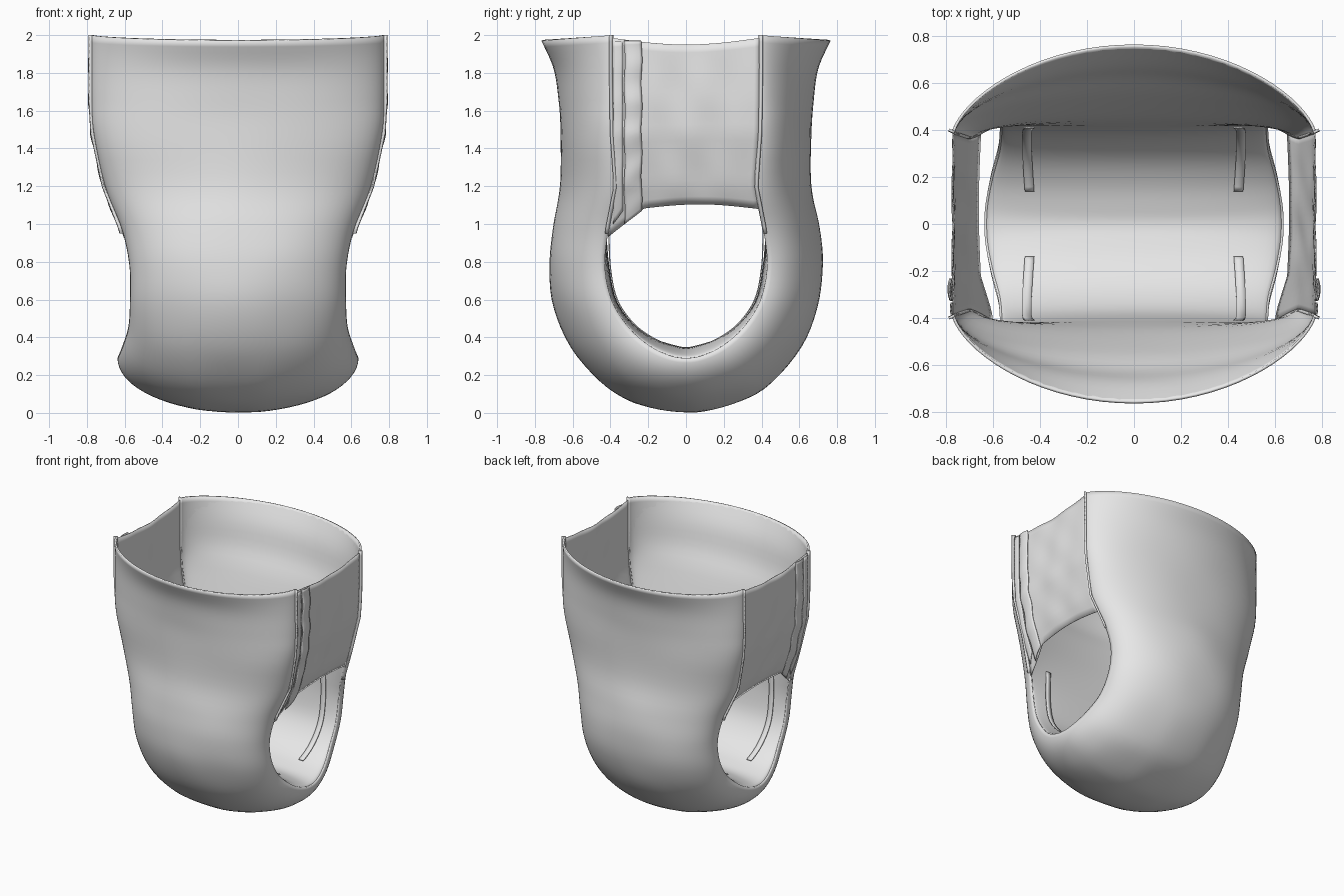
import bpy, math
from mathutils import Vector

cube = bpy.data.objects.get("Cube")
if cube:
    bpy.data.objects.remove(cube, do_unlink=True)

mat = bpy.data.materials.new("soft_white_fabric")
mat.use_nodes = True
COLOR = (0.8, 0.8, 0.8, 1)
mat.diffuse_color = COLOR
mat.node_tree.nodes["Principled BSDF"].inputs["Base Color"].default_value = COLOR

# Half profile, waist to crotch:
# centre depth, centre height, edge depth, edge height, half width, liner fullness
HALF = [
    (.765, 1.97, .39, 2.0, .775, .97),
    (.70, 1.82, .39, 1.82, .775, .91),
    (.675, 1.65, .388, 1.65, .775, .82),
    (.665, 1.48, .385, 1.48, .765, .58),
    (.665, 1.2, .365, 1.2, .705, .32),
    (.705, .98, .41, .97, .615, .05),
    (.725, .78, .43, .78, .575, -.08),
    (.70, .56, .395, .60, .572, -.08),
    (.60, .33, .31, .46, .58, -.1),
    (.42, .13, .20, .36, .61, -.15),
    (.21, .03, .09, .305, .632, -.2),
    (0, 0, 0, .29, .638, -.2),
]
FULL = [Vector((-a, b, -c, d, w, k)) for a, b, c, d, w, k in HALF]
FULL += [Vector(r) for r in reversed(HALF[:-1])]
SPAN = len(FULL) - 1


def station(t):
    """Smooth profile values at position t along the full strip."""
    i = max(0, min(int(t), SPAN - 1))
    f = t - i
    p1, p2 = FULL[i], FULL[i + 1]
    p0 = FULL[i - 1] if i else p1 * 2 - p2
    p3 = FULL[i + 2] if i + 2 <= SPAN else p2 * 2 - p1
    return (p1 * 2 + (p2 - p0) * f + (p0 * 2 - p1 * 5 + p2 * 4 - p3) * f * f
            + (p1 * 3 - p0 - p2 * 3 + p3) * f ** 3) / 2


def edge(z):
    """Depth and half width of the side edge at height z."""
    for a, b in zip(HALF, HALF[1:]):
        if z >= b[3]:
            f = (z - b[3]) / (a[3] - b[3])
            return b[2] + f * (a[2] - b[2]), b[4] + f * (a[4] - b[4])
    return HALF[-1][2], HALF[-1][4]


def bulge(c, z):
    """Cross-section fullness, more pointed towards the waist."""
    return max(0, c) ** (1 + .35 * min(1, max(0, (z - 1.4) / .5)))


def sheet(name, func, nu, nv, thick=0, offset=-1):
    """Grid surface from func(u, v) with optional cloth thickness."""
    verts = [func(i / nu, j / nv) for j in range(nv + 1) for i in range(nu + 1)]
    n = nu + 1
    faces = [(j * n + i, j * n + i + 1, (j + 1) * n + i + 1, (j + 1) * n + i)
             for j in range(nv) for i in range(nu)]
    me = bpy.data.meshes.new(name)
    me.from_pydata(verts, [], faces)
    me.materials.append(mat)
    ob = bpy.data.objects.new(name, me)
    bpy.context.collection.objects.link(ob)
    if thick:
        mod = ob.modifiers.new("cloth", 'SOLIDIFY')
        mod.thickness, mod.offset = thick, offset
    bpy.ops.object.select_all(action='DESELECT')
    ob.select_set(True)
    bpy.context.view_layer.objects.active = ob
    bpy.ops.object.shade_smooth_by_angle(angle=math.radians(40))


# Outer cover, curved across and wrapped from front waist to back waist
def cover(u, v):
    yc, zc, ye, ze, w, k = station(v * SPAN)
    a = (u - .5) * math.pi
    c = bulge(math.cos(a), zc)
    x = w * math.sin(a)
    pucker = .006 * c * math.sin(9 * x + 2) * math.sin(v * 43) * math.sin(v * math.pi)
    return x, (ye + (yc - ye) * c) * (1 + pucker), ze + (zc - ze) * c + abs(pucker)


sheet("outer_cover", cover, 36, 100, .012, 1)


# Padded liner, nearly flat across the seat
def liner_point(x_frac, t, lift=0):
    yc, zc, ye, ze, w, k = station(t)
    c = bulge(math.sqrt(max(0, 1 - x_frac * x_frac)), zc) * k
    y, z = ye + (yc - ye) * c, ze + (zc - ze) * c
    inward = Vector((0, -y, .75 - min(z, .75))).normalized() * lift
    return Vector((x_frac * w * .985, y, z)) + inward


sheet("inner_liner", lambda u, v: liner_point(math.sin((u - .5) * math.pi), v * SPAN),
      28, 80)


# Side panels and their fastenings
def side_panel(s):
    def f(u, v):
        if u < .18:
            low = .93 + (1.06 - .93) * u / .18
        else:
            low = 1.08 + .025 * math.sin((u - .18) / .82 * math.pi)
        top = 1.985 - .035 * math.sin(u * math.pi)
        z = low + (top - low) * v
        ye, w = edge(z)
        ripple = .005 * math.sin(u * 17 + v * 5) * math.sin(v * 11) * math.sin(u * math.pi)
        return s * (w - .004 + ripple), (2 * u - 1) * ye, z
    return f


def tab(s, y0, y1, raise_x, wave):
    """Vertical fastening strip lying on the side panel."""
    def f(u, v):
        low = 1.0 + .07 * u
        z = low + (1.97 - low) * v
        ye, w = edge(z)
        y = y0 + (y1 - y0) * u + wave * math.sin(v * 23)
        puff = raise_x * math.sin(math.pi * (.15 + .7 * u)) + wave * math.sin(v * 31)
        return s * (w + puff), y, z
    return f


def seam(s, side):
    """Narrow welt standing out along a side edge."""
    def f(u, v):
        z = .95 + 1.05 * v
        ye, w = edge(z)
        return s * (w - .01 + .024 * u), side * (ye + .012 * u), z
    return f


def cuff(s, side):
    """Elastic strip on the liner beside the leg opening."""
    def f(u, v):
        t = 4.8 + 4.5 * v
        t = t if side < 0 else SPAN - t
        p = liner_point(.7, t, .012)
        x = .425 + .04 * u + .012 * math.sin(v * math.pi)
        return s * x, p.y, p.z
    return f


for s, label in ((1, "left"), (-1, "right")):
    sheet(label + "_side_panel", side_panel(s), 28, 20, .006, 0)
    sheet(label + "_fold_strip", tab(s, -.385, -.335, .006, .001), 4, 30, .006, 0)
    sheet(label + "_fastening_tab", tab(s, -.325, -.235, .014, .003), 6, 48, .006, 0)
    for side, end in ((-1, "front"), (1, "back")):
        sheet(f"{label}_{end}_seam", seam(s, side), 2, 30, .012, 0)
        sheet(f"{label}_{end}_cuff_elastic", cuff(s, side), 2, 24, .006, 0)
